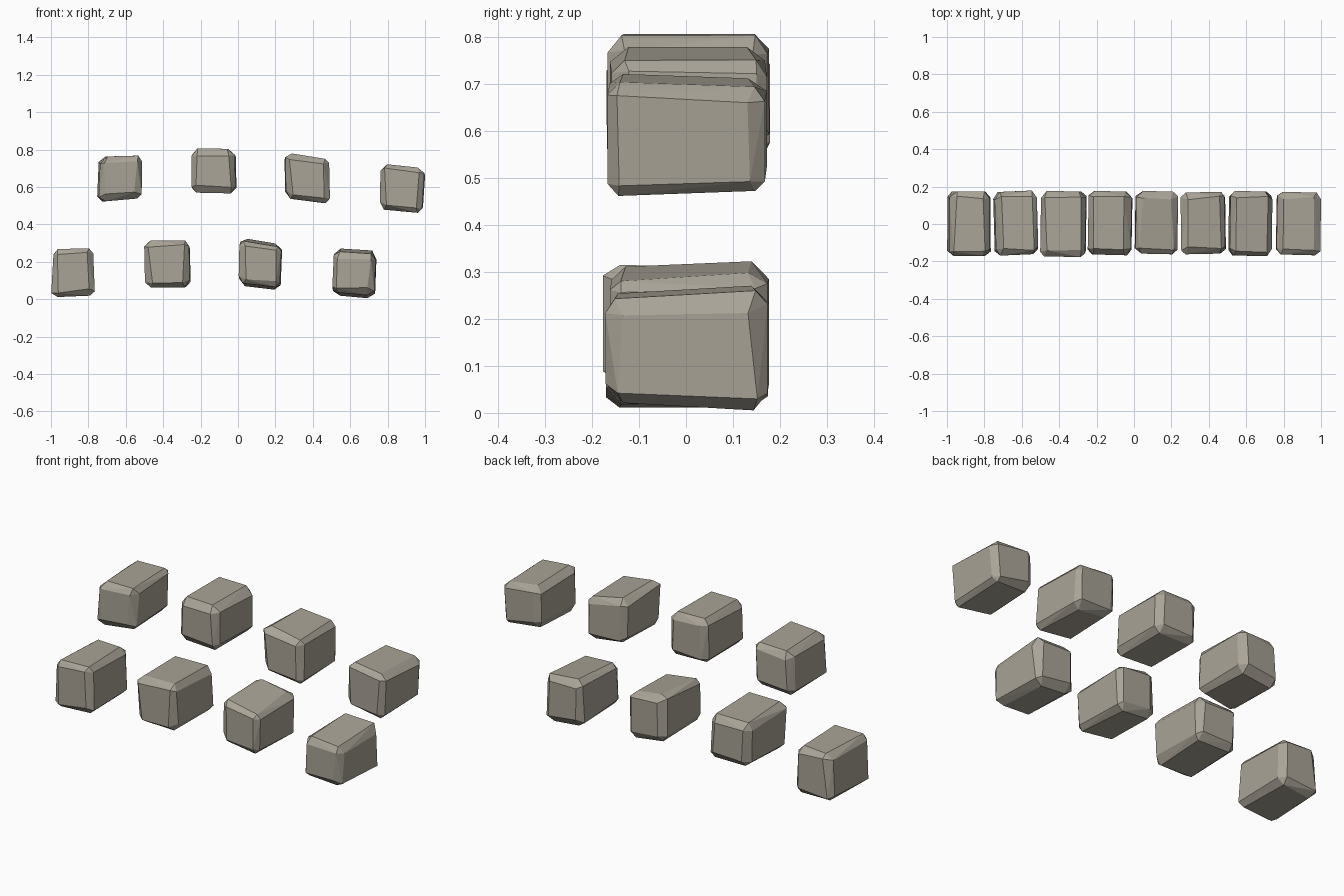
import bpy, bmesh, random
from itertools import product
from mathutils import Vector

if "Cube" in bpy.data.objects:
    bpy.data.objects.remove(bpy.data.objects["Cube"], do_unlink=True)

rng = random.Random(7)

# Warm grey rock
rock = bpy.data.materials.new("warm_rock")
rock.use_nodes = True
rock.diffuse_color = (0.40, 0.37, 0.31, 1)
rock.node_tree.nodes["Principled BSDF"].inputs["Base Color"].default_value = rock.diffuse_color


def stone(name, quad, depth, flare, yaw):
    """Chamfered block: quad is its front outline (top left, top right,
    bottom right, bottom left), flare widens the back, yaw skews it sideways."""
    tl, tr, br, bl = (Vector(p) for p in quad)
    front, back = depth
    size = ((tr - tl).length, back - front, (tl - bl).length)

    def place(u, v, w):
        p = bl.lerp(br, u).lerp(tl.lerp(tr, u), w)
        x = p.x + yaw * (v - 0.5)
        y = front + v * (back - front) + yaw * (0.5 - u)
        z = p.y + flare * (2 * v - 1) * (2 * w - 1)
        return Vector((x, y, z))

    bm = bmesh.new()
    # Each corner gives one point to each of its three faces
    for corner in product((0, 1), repeat=3):
        for face_axis in range(3):
            uvw = []
            for axis, c in enumerate(corner):
                inset = 0 if axis == face_axis else rng.uniform(0.02, 0.042) / size[axis]
                uvw.append(inset if c == 0 else 1 - inset)
            bm.verts.new(place(*uvw))
    hull = bmesh.ops.convex_hull(bm, input=bm.verts)
    spare = {g for g in hull["geom_interior"] + hull["geom_unused"]
             if isinstance(g, bmesh.types.BMVert)}
    bmesh.ops.delete(bm, geom=list(spare), context="VERTS")
    bmesh.ops.dissolve_limit(bm, angle_limit=0.03, verts=bm.verts, edges=bm.edges)
    bmesh.ops.recalc_face_normals(bm, faces=bm.faces)

    mesh = bpy.data.meshes.new(name)
    bm.to_mesh(mesh)
    bm.free()
    mesh.materials.append(rock)
    bpy.context.collection.objects.link(bpy.data.objects.new(name, mesh))


# Lower row
stone("lower_stone_1", [(-.985, .268), (-.775, .272), (-.765, .02), (-1, .01)],
      (-.17, .175), 0, 0)
stone("lower_stone_2", [(-.5, .31), (-.26, .312), (-.255, .065), (-.495, .067)],
      (-.175, .175), -.004, 0.005)
stone("lower_stone_3", [(.01, .322), (.235, .285), (.225, .055), (.005, .08)],
      (-.16, .175), .009, 0.005)
stone("lower_stone_4", [(.515, .265), (.74, .25), (.73, .01), (.505, .03)],
      (-.17, .175), .01, 0.005)

# Upper row
stone("upper_stone_1", [(-.74, .762), (-.515, .768), (-.52, .54), (-.75, .52)],
      (-.165, .175), 0, -0.01)
stone("upper_stone_2", [(-.245, .807), (-.015, .803), (-.01, .565), (-.245, .57)],
      (-.165, .175), 0, 0.006)
stone("upper_stone_3", [(.25, .785), (.485, .747), (.49, .51), (.255, .54)],
      (-.16, .17), 0, -0.005)
stone("upper_stone_4", [(.765, .72), (1, .695), (.985, .465), (.76, .485)],
      (-.165, .17), -.006, 0.006)
